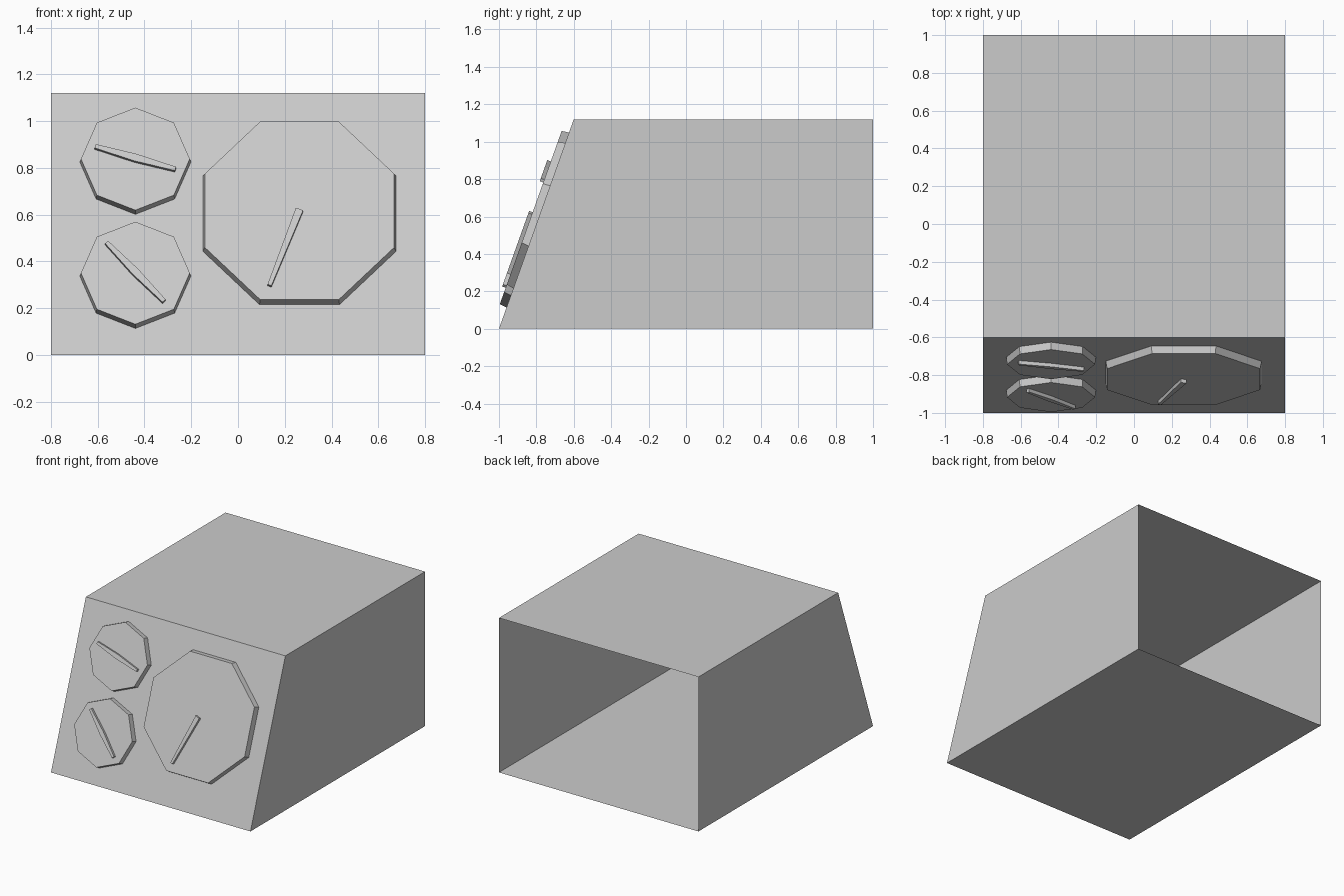
import bpy, bmesh
from math import sin, cos, pi, radians
from mathutils import Vector

cube = bpy.data.objects.get("Cube")
if cube:
    bpy.data.objects.remove(cube, do_unlink=True)

grey = bpy.data.materials.new("light_grey")
grey.use_nodes = True
grey.diffuse_color = (0.6, 0.6, 0.6, 1)
grey.node_tree.nodes["Principled BSDF"].inputs["Base Color"].default_value = (0.6, 0.6, 0.6, 1)

# Case side profile: (y, z), with a sloping front panel
HALF_WIDTH = 0.8
PROFILE = [(-1, 0), (-0.6, 1.12), (1, 1.12), (1, 0)]
slope = Vector((0, 0.4, 1.12)).normalized()
normal = Vector((0, -slope.z, slope.y))
across = Vector((1, 0, 0))


def finish(name, bm):
    mesh = bpy.data.meshes.new(name)
    bm.to_mesh(mesh)
    bm.free()
    mesh.materials.append(grey)
    obj = bpy.data.objects.new(name, mesh)
    bpy.context.collection.objects.link(obj)
    return obj


def panel_point(x, z):
    """Point on the sloping panel at the given x and height."""
    return Vector((x, -1 + z * 0.4 / 1.12, z))


def raised_plate(name, origin, outline, low, high, taper=1.0):
    """Flat-topped plate standing on the panel, open where it meets it."""
    bm = bmesh.new()
    rings = []
    for lift, scale in ((low, 1.0), (high, taper)):
        rings.append([bm.verts.new(origin + across * u * scale + slope * v * scale + normal * lift)
                      for u, v in outline])
    base, top = rings
    count = len(outline)
    for i in range(count):
        j = (i + 1) % count
        bm.faces.new((base[i], base[j], top[j], top[i]))
    bm.faces.new(top)
    bmesh.ops.recalc_face_normals(bm, faces=bm.faces)
    return finish(name, bm)


def octagon(radius, turn):
    return [(radius * cos(turn + i * pi / 4), radius * sin(turn + i * pi / 4)) for i in range(8)]


def needle(length, angle, double):
    """Needle widest at the pivot, narrowing to one or both tips."""
    wide, tip = 0.0165, 0.0088
    pts = [(0, -wide), (length, -tip), (length, tip), (0, wide)]
    if double:
        pts += [(-length, tip), (-length, -tip)]
    c, s = cos(angle), sin(angle)
    return [(a * c - b * s, a * s + b * c) for a, b in pts]


# Case: thin shell, open at the back
bm = bmesh.new()
left, right = [[bm.verts.new((x, y, z)) for y, z in PROFILE] for x in (HALF_WIDTH, -HALF_WIDTH)]
bm.faces.new(left)
bm.faces.new(right[::-1])
for i, j in ((0, 1), (1, 2), (3, 0)):
    bm.faces.new((left[j], left[i], right[i], right[j]))
bmesh.ops.recalc_face_normals(bm, faces=bm.faces)
finish("case", bm)

# Dials and their needles
DIALS = [
    ("large_dial", 0.263, 0.604, 0.447, pi / 8, 0.368, -110.4, False),
    ("upper_small_dial", -0.439, 0.825, 0.2375, 0, 0.179, -16.7, True),
    ("lower_small_dial", -0.439, 0.337, 0.2375, 0, 0.181, -47.3, True),
]
for name, x, z, radius, turn, length, angle, double in DIALS:
    centre = panel_point(x, z)
    raised_plate(name, centre, octagon(radius, turn), 0.0, 0.04, 0.98)
    raised_plate(name + "_needle", centre, needle(length, radians(angle), double), 0.04, 0.06)
